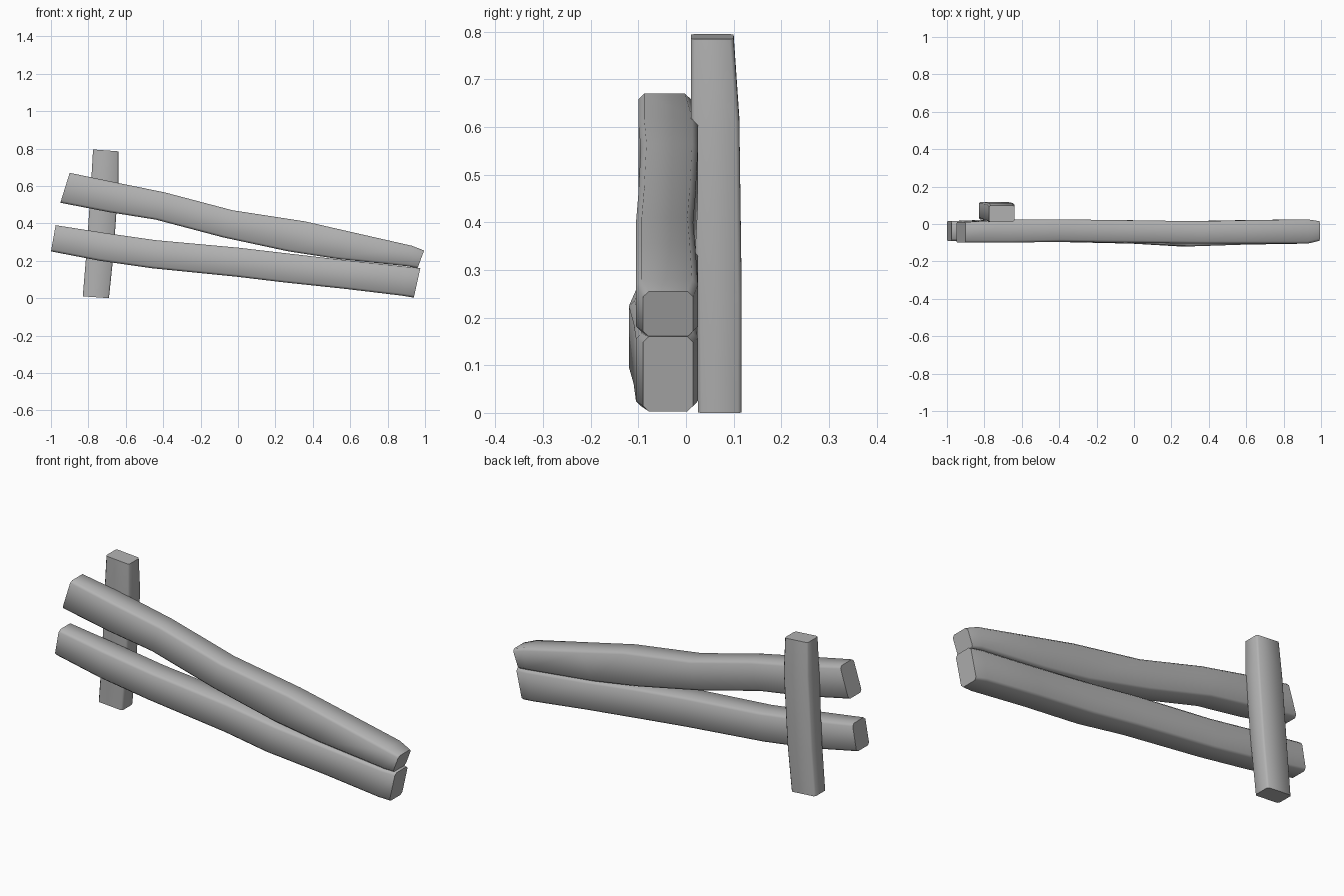
import bpy
import bmesh
import math
from mathutils import Vector

if "Cube" in bpy.data.objects:
    bpy.data.objects.remove(bpy.data.objects["Cube"], do_unlink=True)

wood = bpy.data.materials.new("plain_grey")
wood.use_nodes = True
grey = (0.45, 0.45, 0.45, 1)
wood.diffuse_color = grey
wood.node_tree.nodes["Principled BSDF"].inputs["Base Color"].default_value = grey


def beam(name, stations, chamfer):
    """Loft a chamfered box through stations: edge A (x, z), edge B (x, z), front y, back y."""
    bm = bmesh.new()
    rings = []
    for ax, az, bx, bz, front, back in stations:
        a, b = Vector((ax, 0, az)), Vector((bx, 0, bz))
        along = (b - a).normalized() * chamfer
        f, k = Vector((0, front, 0)), Vector((0, back, 0))
        inset = Vector((0, chamfer, 0))
        points = (a + f + along, a + f + inset, a + k - inset, a + k + along,
                  b + k - along, b + k - inset, b + f + inset, b + f - along)
        rings.append([bm.verts.new(p) for p in points])
    for lower, upper in zip(rings, rings[1:]):
        for i in range(len(lower)):
            j = (i + 1) % len(lower)
            bm.faces.new((lower[i], lower[j], upper[j], upper[i]))
    bm.faces.new(rings[0])
    bm.faces.new(rings[-1])
    bmesh.ops.recalc_face_normals(bm, faces=bm.faces)
    mesh = bpy.data.meshes.new(name)
    bm.to_mesh(mesh)
    bm.free()
    mesh.materials.append(wood)
    obj = bpy.data.objects.new(name, mesh)
    bpy.context.collection.objects.link(obj)
    bpy.ops.object.select_all(action="DESELECT")
    obj.select_set(True)
    bpy.context.view_layer.objects.active = obj
    bpy.ops.object.shade_smooth_by_angle(angle=math.radians(50))
    return obj


# Upper sagging rail
beam("upper_rail", [
    (-.90, .67, -.95, .51, -.10, .01),
    (-.66, .62, -.69, .46, -.10, .025),
    (-.39, .565, -.44, .42, -.095, .025),
    (-.03, .47, -.08, .325, -.10, .02),
    (.36, .41, .27, .25, -.105, .015),
    (.60, .355, .53, .21, -.105, .02),
    (.93, .28, .91, .17, -.105, .025),
    (.995, .255, .96, .16, -.09, .015),
], .012)

# Lower sagging rail
beam("lower_rail", [
    (-.975, .39, -1.0, .25, -.09, .015),
    (-.72, .35, -.74, .20, -.095, .025),
    (-.44, .31, -.46, .16, -.095, .025),
    (0, .27, -.01, .115, -.105, .02),
    (.30, .235, .24, .085, -.12, .015),
    (.60, .20, .57, .05, -.11, .02),
    (.91, .167, .88, .013, -.105, .025),
    (.975, .16, .94, .003, -.09, .015),
], .012)

# Leaning post behind the rails
beam("post", [
    (-.83, .01, -.69, 0, .025, .117),
    (-.81, .25, -.665, .24, .022, .117),
    (-.785, .62, -.64, .61, .01, .112),
    (-.775, .795, -.64, .785, .01, .10),
], .008)
